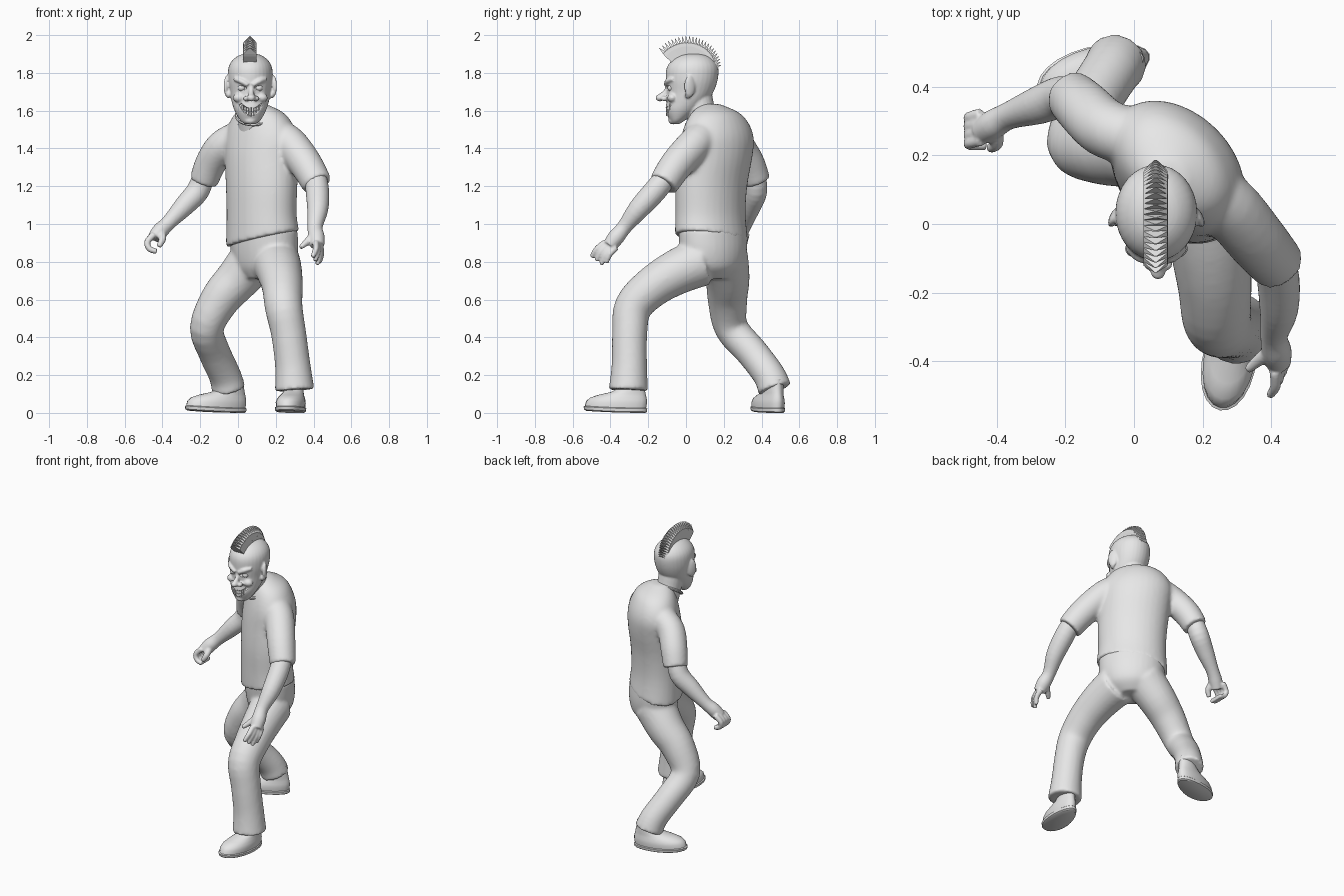
import bpy, bmesh
from math import sin, cos, pi, radians, sqrt
from mathutils import Vector, Matrix

if "Cube" in bpy.data.objects:
    bpy.data.objects.remove(bpy.data.objects["Cube"])

grey = bpy.data.materials.new("plain_grey")
grey.use_nodes = True
grey.diffuse_color = (0.8, 0.8, 0.8, 1)
grey.node_tree.nodes["Principled BSDF"].inputs["Base Color"].default_value = (0.8, 0.8, 0.8, 1)

SIDES = 24
HX = 0.065  # head centre line


def spline(rows, steps=4):
    """Smoothly interpolate rows of numbers."""
    out = []
    for i in range(len(rows) - 1):
        p = [rows[max(i - 1, 0)], rows[i], rows[i + 1], rows[min(i + 2, len(rows) - 1)]]
        for s in range(steps):
            t = s / steps
            out.append([0.5 * (2 * b + (c - a) * t + (2 * a - 5 * b + 4 * c - d) * t * t
                               + (3 * b - a - 3 * c + d) * t ** 3) for a, b, c, d in zip(*p)])
    return out + [list(rows[-1])]


def loft(bm, rings):
    """Skin closed rings of points and cap both ends."""
    vs = [[bm.verts.new(p) for p in r] for r in rings]
    n = len(vs[0])
    for a, b in zip(vs, vs[1:]):
        for i in range(n):
            bm.faces.new((a[i], a[(i + 1) % n], b[(i + 1) % n], b[i]))
    bm.faces.new(vs[0][::-1])
    bm.faces.new(vs[-1])


def tube(bm, path, sides=SIDES):
    """Round limb along rows of x, y, z, radius."""
    rows = spline(path)
    pts = [Vector(r[:3]) for r in rows]
    u, rings = None, []
    for i, p in enumerate(pts):
        t = (pts[min(i + 1, len(pts) - 1)] - pts[max(i - 1, 0)]).normalized()
        u = t.orthogonal() if u is None else u - t * u.dot(t)
        u.normalize()
        v = t.cross(u)
        rings.append([p + rows[i][3] * (u * cos(k * 2 * pi / sides) + v * sin(k * 2 * pi / sides))
                      for k in range(sides)])
    loft(bm, rings)


def stack(bm, rows, yaw=0, tilt=None):
    """Upright body from rows of z, cx, cy, half width, half depth."""
    rings = []
    c, s = cos(radians(yaw)), sin(radians(yaw))
    for j, (z, cx, cy, a, b) in enumerate(spline(rows)):
        ring = []
        for k in range(32):
            x, y = a * cos(k * pi / 16), b * sin(k * pi / 16)
            dx, dy = x * c - y * s, x * s + y * c
            dz = (tilt[0] * dx + tilt[1] * dy) * max(0, 1 - j / 4) if tilt else 0
            ring.append(Vector((cx + dx, cy + dy, z + dz)))
        rings.append(ring)
    loft(bm, rings)


def ball(bm, centre, size, rot=0):
    m = Matrix.Translation(centre) @ Matrix.Rotation(rot, 4, 'Z') @ Matrix.Diagonal((*size, 1))
    bmesh.ops.create_uvsphere(bm, u_segments=24, v_segments=14, radius=1, matrix=m)


def finish(name, bm, voxel=0, smooth=4, shade=True):
    bmesh.ops.recalc_face_normals(bm, faces=bm.faces)
    me = bpy.data.meshes.new(name)
    bm.to_mesh(me)
    bm.free()
    ob = bpy.data.objects.new(name, me)
    bpy.context.collection.objects.link(ob)
    me.materials.append(grey)
    for p in me.polygons:
        p.use_smooth = shade
    if voxel:  # fuse overlapping pieces into one skin
        r = ob.modifiers.new("fuse", 'REMESH')
        r.mode, r.voxel_size, r.use_smooth_shade = 'VOXEL', voxel, True
        s = ob.modifiers.new("soften", 'SMOOTH')
        s.factor, s.iterations = 0.5, smooth
    elif shade:
        bpy.context.view_layer.objects.active = ob
        ob.select_set(True)
        bpy.ops.object.shade_smooth_by_angle(angle=radians(40))
        ob.select_set(False)
    return ob


# Shirt: twisted torso and two sleeves
bm = bmesh.new()
stack(bm, [(.92, .13, .135, .22, .165), (1.05, .125, .13, .21, .158), (1.2, .125, .135, .215, .16),
           (1.35, .125, .155, .222, .165), (1.45, .125, .165, .225, .158), (1.53, .12, .165, .195, .138),
           (1.59, .115, .155, .14, .108), (1.635, .1, .13, .05, .05)], -45, (.2, -.07))
tube(bm, [(.2, .1, 1.47, .09), (.275, .05, 1.425, .092), (.36, -.05, 1.315, .088), (.42, -.12, 1.21, .08)])
tube(bm, [(0, .25, 1.46, .085), (-.085, .28, 1.41, .086), (-.145, .335, 1.32, .083), (-.182, .372, 1.225, .076)])
finish("shirt", bm, .011, 8)

# Collar band
bm = bmesh.new()
M = Matrix.Translation((.08, .075, 1.575)) @ Matrix.Rotation(radians(34), 4, 'X')
loop = [M @ Vector((.088 * cos(k * pi / 12), .088 * sin(k * pi / 12), 0)) for k in range(25)]
tube(bm, [(*p, .009) for p in loop], 8)
finish("collar", bm)

# Trousers: hips and two legs
bm = bmesh.new()
stack(bm, [(.71, .13, .14, .1, .09), (.77, .14, .145, .17, .135), (.86, .14, .145, .2, .152),
           (.97, .135, .14, .205, .152)], -45)
tube(bm, [(.2, .08, .8, .13), (.22, -.05, .745, .12), (.235, -.18, .665, .108), (.242, -.28, .56, .1),
          (.268, -.298, .42, .093), (.29, -.3, .25, .094), (.3, -.305, .12, .105)])
tube(bm, [(.09, .2, .82, .13), (0, .22, .71, .117), (-.095, .22, .6, .105), (-.165, .24, .45, .09),
          (-.125, .35, .32, .085), (-.07, .44, .2, .085), (-.05, .47, .125, .09)])
finish("trousers", bm, .011, 6)


# Shoes: layered outlines, from sole up to ankle, toe slightly raised
def shoe(name, heel, toe, lift):
    f = (Vector(toe) - Vector(heel)).normalized()
    side = Vector((-f.y, f.x))
    bm = bmesh.new()
    rings = []
    for z, back, front, w in [(0, .01, .33, .07), (.006, .002, .34, .08), (.022, 0, .344, .082),
                              (.026, .006, .336, .076), (.05, .002, .33, .078), (.07, .002, .31, .073),
                              (.088, .006, .265, .064), (.105, .01, .2, .056), (.13, .015, .15, .052),
                              (.18, .02, .13, .045)]:
        ring = []
        for k in range(SIDES):
            a = k * 2 * pi / SIDES
            u = cos(a)
            width = w * (0.88 + 0.14 * u) * sin(a)
            run = (back + front) / 2 + (front - back) / 2 * u
            p = Vector(heel) + f * run + side * width * 1.08
            ring.append(Vector((p.x, p.y, z + lift * (run / .34) ** 2)))
        rings.append(ring)
    loft(bm, rings)
    finish(name, bm)


shoe("left_shoe", (.315, -.205), (.25, -.54), .012)
shoe("right_shoe", (.045, .495), (-.3, .375), .014)

# Left arm with open hand
bm = bmesh.new()
tube(bm, [(.405, -.08, 1.28, .056), (.42, -.16, 1.18, .062), (.422, -.25, 1.08, .056),
          (.408, -.325, .985, .04), (.415, -.37, .93, .044), (.42, -.405, .885, .037)])
for i in range(4):
    k = (.412 + .008 * i, -.43 + .02 * i, .9 - .008 * i)
    tip = (.395 + .012 * i, -.5 + .026 * i, .825 - .03 * min(i, 2) + .01 * i)
    mid = [(a + b) / 2 for a, b in zip(k, tip)]
    tube(bm, [(*k, .018), (mid[0] + .008, mid[1] - .008, mid[2] + .004, .016), (*tip, .012)], 10)
tube(bm, [(.41, -.36, .95, .024), (.365, -.395, .905, .019), (.33, -.425, .875, .012)], 10)
finish("left_arm", bm, .006, 3)

# Right arm with curled hand
bm = bmesh.new()
tube(bm, [(-.175, .36, 1.28, .056), (-.21, .37, 1.18, .061), (-.28, .345, 1.1, .055),
          (-.365, .315, 1.01, .04), (-.41, .29, .965, .043), (-.44, .27, .925, .04)])
for i in range(4):
    y = .235 + .025 * i
    tube(bm, [(-.445, y + .01, .945, .018), (-.48, y, .905, .017), (-.468, y - .005, .868, .016),
              (-.43, y - .005, .855, .015)], 10)
tube(bm, [(-.405, .275, .955, .024), (-.4, .235, .92, .02), (-.42, .22, .88, .014)], 10)
finish("right_arm", bm, .006, 3)

# Head: skull, neck, nose, brows, cheeks, chin and ears
bm = bmesh.new()
stack(bm, [(z, HX, cy, a, b) for z, cy, a, b in [
    (1.53, -.055, .03, .022), (1.55, -.045, .055, .042), (1.6, -.02, .083, .088), (1.65, .005, .099, .107),
    (1.7, .022, .108, .124), (1.76, .03, .118, .137), (1.82, .034, .117, .138), (1.86, .037, .1, .118),
    (1.89, .04, .065, .08), (1.905, .04, .02, .025)]])
tube(bm, [(.085, .12, 1.48, .085), (.075, .085, 1.57, .077), (HX, .06, 1.67, .08)])
tube(bm, [(.07, -.095, 1.735, .01), (.07, -.108, 1.7, .013), (.07, -.135, 1.672, .018)], 12)
ball(bm, (.07, -.138, 1.668), (.022, .024, .019))
ball(bm, (HX, -.068, 1.547), (.032, .025, .02))
for s in (-1, 1):
    ball(bm, (.07 + s * .026, -.116, 1.664), (.016, .018, .014))
    ball(bm, (HX + s * .058, -.072, 1.668), (.034, .027, .025))
    tube(bm, [(HX + s * .012, -.107, 1.735, .011), (HX + s * .05, -.097, 1.757, .014),
              (HX + s * .085, -.068, 1.768, .01)], 12)
    ball(bm, (HX + s * .122, .02, 1.73), (.014, .032, .058), s * .45)
    ball(bm, (HX + s * .115, .01, 1.685), (.012, .018, .02))
head = finish("head", bm, .006, 3)


# Grin and eye socket cutter
def grin(dx):
    """Point on the face along the smile."""
    return HX + .005 + dx, -.02 - .088 * sqrt(1 - (dx / .085) ** 2), 1.592 + 13 * dx * dx


bm = bmesh.new()
tube(bm, [(*grin(d), .025 - .3 * abs(d)) for d in (-.058, -.038, -.019, 0, .019, .038, .058)], 16)
for s in (-1, 1):
    ball(bm, (HX + s * .046, -.103, 1.72), (.026, .02, .014))
cutter = finish("face_cutter", bm)
cutter.hide_render = True
cutter.hide_set(True)
cut = head.modifiers.new("carve_face", 'BOOLEAN')
cut.operation, cut.solver, cut.object = 'DIFFERENCE', 'EXACT', cutter

# Eyes and teeth
bm = bmesh.new()
for s in (-1, 1):
    ball(bm, (HX + s * .046, -.078, 1.72), (.02, .02, .018))
finish("eyes", bm)
bm = bmesh.new()
for i in range(8):
    d = (i - 3.5) * .0125
    x, y, z = grin(d)
    for row in (-1, 1):
        h = .02 - .18 * abs(d)
        m = (Matrix.Translation((x, y + .011, z + row * h * .58)) @ Matrix.Rotation(d * 12, 4, 'Z')
             @ Matrix.Diagonal((.0115, .016, h, 1)))
        bmesh.ops.create_cube(bm, size=1, matrix=m)
finish("teeth", bm, shade=False)

# Mohawk: fan of pointed plates over the skull
bm = bmesh.new()
COUNT = 24
for i in range(COUNT):
    f = i / (COUNT - 1)
    ang = radians(-46 + 110 * f)
    out, along = Vector((0, sin(ang), cos(ang))), Vector((0, cos(ang), -sin(ang)))
    top = .238 - .064 * f * f
    rings = []
    for r, w, t in ((.115, .034, .009), (top - .055, .036, .01), (top - .035, .035, .008), (top, .003, .001)):
        c = Vector((.063, .03, 1.766)) + out * r
        rings.append([c + Vector((sx * w, 0, 0)) + along * sy * t
                      for sx, sy in ((-1, -1), (1, -1), (1, 1), (-1, 1))])
    loft(bm, rings)
finish("mohawk", bm, shade=False)
